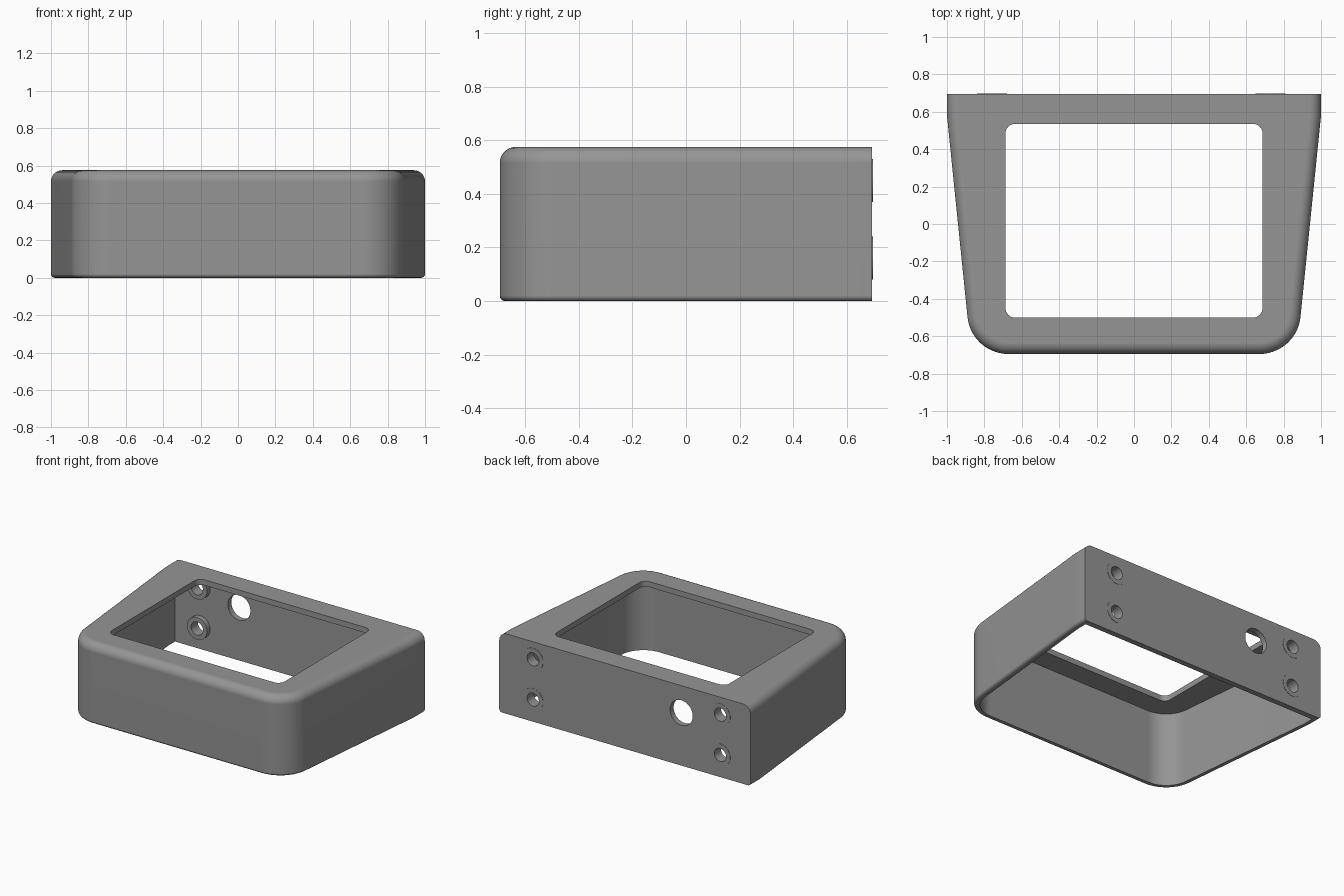
import bpy, bmesh, math
from mathutils import Matrix

if "Cube" in bpy.data.objects:
    bpy.data.objects.remove(bpy.data.objects["Cube"])

BACK, FRONT, HEIGHT = 0.695, -0.695, 0.575
WALL, CORNER = 0.04, 0.22
BEND_Y, SLOPE = 0.58, 0.102          # sides taper toward the front below this y

grey = bpy.data.materials.new("grey plastic")
grey.diffuse_color = (0.3, 0.3, 0.3, 1)
grey.use_nodes = True
grey.node_tree.nodes["Principled BSDF"].inputs["Base Color"].default_value = grey.diffuse_color


def outline(d, back):
    """Tapered plan with round front corners, moved inward by d."""
    k = math.hypot(1, SLOPE)
    r = CORNER - d
    cy = FRONT + CORNER
    cx = 1 + (cy - BEND_Y) * SLOPE - CORNER * k
    half = []
    end = -math.atan(SLOPE)
    for i in range(15):
        a = -math.pi / 2 + (end + math.pi / 2) * i / 14
        half.append((cx + r * math.cos(a), cy + r * math.sin(a)))
    half.append((1 - d, BEND_Y + d * (k - 1) / SLOPE))
    half.append((1 - d, back))
    return half + [(-x, y) for x, y in reversed(half)]


def loft(name, rings):
    """Solid through a stack of (outline, z) rings."""
    bm = bmesh.new()
    loops = [[bm.verts.new((x, y, z)) for x, y in pts] for pts, z in rings]
    n = len(loops[0])
    for a, b in zip(loops, loops[1:]):
        for i in range(n):
            j = (i + 1) % n
            bm.faces.new((a[i], a[j], b[j], b[i]))
    bm.faces.new(loops[0][::-1])
    bm.faces.new(loops[-1])
    bmesh.ops.recalc_face_normals(bm, faces=bm.faces)
    return to_object(name, bm)


def to_object(name, bm):
    me = bpy.data.meshes.new(name)
    bm.to_mesh(me)
    bm.free()
    me.materials.append(grey)
    ob = bpy.data.objects.new(name, me)
    bpy.context.collection.objects.link(ob)
    return ob


def cylinder(name, x, z, r, y0, y1):
    bm = bmesh.new()
    m = Matrix.Translation((x, (y0 + y1) / 2, z)) @ Matrix.Rotation(math.pi / 2, 4, 'X')
    bmesh.ops.create_cone(bm, cap_ends=True, segments=40, radius1=r, radius2=r,
                          depth=y1 - y0, matrix=m)
    return to_object(name, bm)


def combine(target, tool, operation):
    bpy.context.view_layer.objects.active = target
    mod = target.modifiers.new("combine", 'BOOLEAN')
    mod.operation, mod.solver, mod.object = operation, 'EXACT', tool
    bpy.ops.object.modifier_apply(modifier=mod.name)
    bpy.data.objects.remove(tool)


# Outer body: small bottom fillet, larger top fillet, square back
rings = []
for r, z, sign, steps in ((0.02, 0.02, -1, 4), (0.06, HEIGHT - 0.06, 1, 8)):
    part = []
    for i in range(steps + 1):
        a = math.pi / 2 * i / steps
        part.append((outline(r * (1 - math.cos(a)), BACK), z + sign * r * math.sin(a)))
    rings += part[::-1] if sign < 0 else part
housing = loft("housing", rings)

# Hollow, open at the bottom
inner = outline(WALL, BACK - WALL)
combine(housing, loft("cavity", [(inner, -0.1), (inner, HEIGHT - WALL)]), 'DIFFERENCE')

# Rounded rectangular opening in the top
x0, x1, y0, y1, r = -0.687, 0.687, -0.5, 0.535, 0.05
window = []
for n, (cx, cy) in enumerate(((x1 - r, y1 - r), (x0 + r, y1 - r),
                              (x0 + r, y0 + r), (x1 - r, y0 + r))):
    for i in range(9):
        a = math.pi / 2 * (n + i / 8)
        window.append((cx + r * math.cos(a), cy + r * math.sin(a)))
combine(housing, loft("window", [(window, 0.45), (window, 0.7)]), 'DIFFERENCE')

# Screw bosses with through holes on the back wall
spots = [(x, z) for x in (-0.76, 0.73) for z in (0.16, 0.45)]
for x, z in spots:
    combine(housing, cylinder("boss", x, z, 0.08, BACK - 0.075, BACK + 0.002), 'UNION')
for x, z in spots:
    combine(housing, cylinder("screw_hole", x, z, 0.047, 0.5, 0.8), 'DIFFERENCE')

# Cable hole
combine(housing, cylinder("cable_hole", -0.45, 0.38, 0.09, 0.5, 0.8), 'DIFFERENCE')

# Smooth fillets, crisp edges
bpy.ops.object.select_all(action='DESELECT')
housing.select_set(True)
bpy.context.view_layer.objects.active = housing
bpy.ops.object.shade_smooth_by_angle(angle=math.radians(30))
weighted = housing.modifiers.new("even shading", 'WEIGHTED_NORMAL')
weighted.keep_sharp = True
